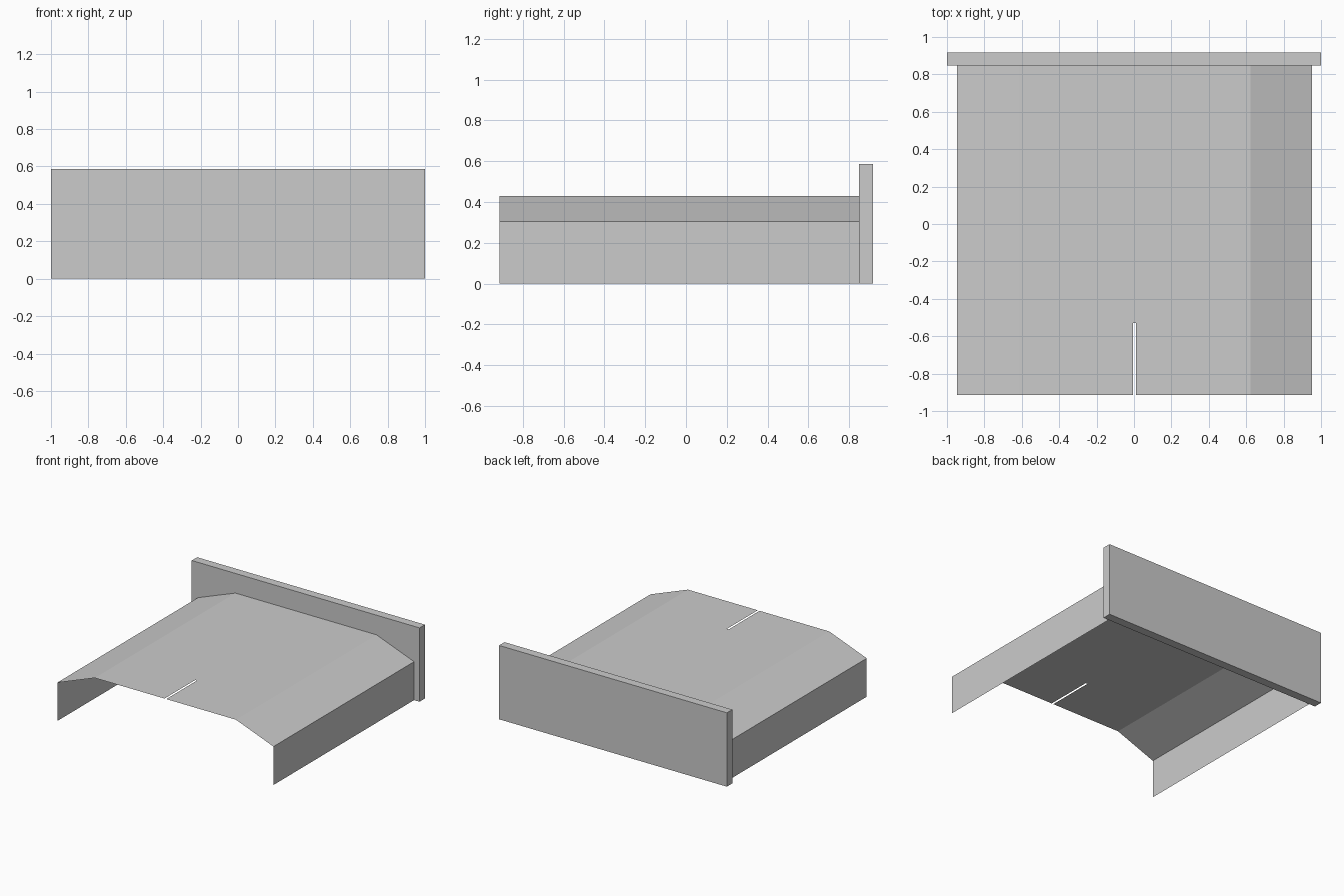
import bpy, bmesh

if "Cube" in bpy.data.objects:
    bpy.data.objects.remove(bpy.data.objects["Cube"])


def add_object(name, bm):
    mesh = bpy.data.meshes.new(name)
    bm.to_mesh(mesh)
    bm.free()
    obj = bpy.data.objects.new(name, mesh)
    bpy.context.collection.objects.link(obj)
    return obj


# Thin folded cover: open profile swept front to back, with a slot in the top
CX = 0.003
half = [(0.949, 0.0), (0.949, 0.305), (0.62, 0.43), (0.008, 0.43)]
profile = [(CX - x, z) for x, z in half] + [(CX + x, z) for x, z in reversed(half)]
stations = [-0.915, -0.53, 0.848]
slot_segment = len(half) - 1

bm = bmesh.new()
rows = [[bm.verts.new((x, y, z)) for x, z in profile] for y in stations]
for r in range(len(stations) - 1):
    for i in range(len(profile) - 1):
        if r == 0 and i == slot_segment:
            continue  # front slot stays open
        # Wound so that the walls and top face outwards
        bm.faces.new((rows[r][i], rows[r][i + 1], rows[r + 1][i + 1], rows[r + 1][i]))
add_object("folded_cover", bm)

# Upright slab across the back
bm = bmesh.new()
bmesh.ops.create_cube(bm, size=1.0)
bmesh.ops.scale(bm, vec=(2.0, 0.068, 0.586), verts=bm.verts[:])
bmesh.ops.translate(bm, vec=(0, 0.882, 0.293), verts=bm.verts[:])
add_object("back_panel", bm)
